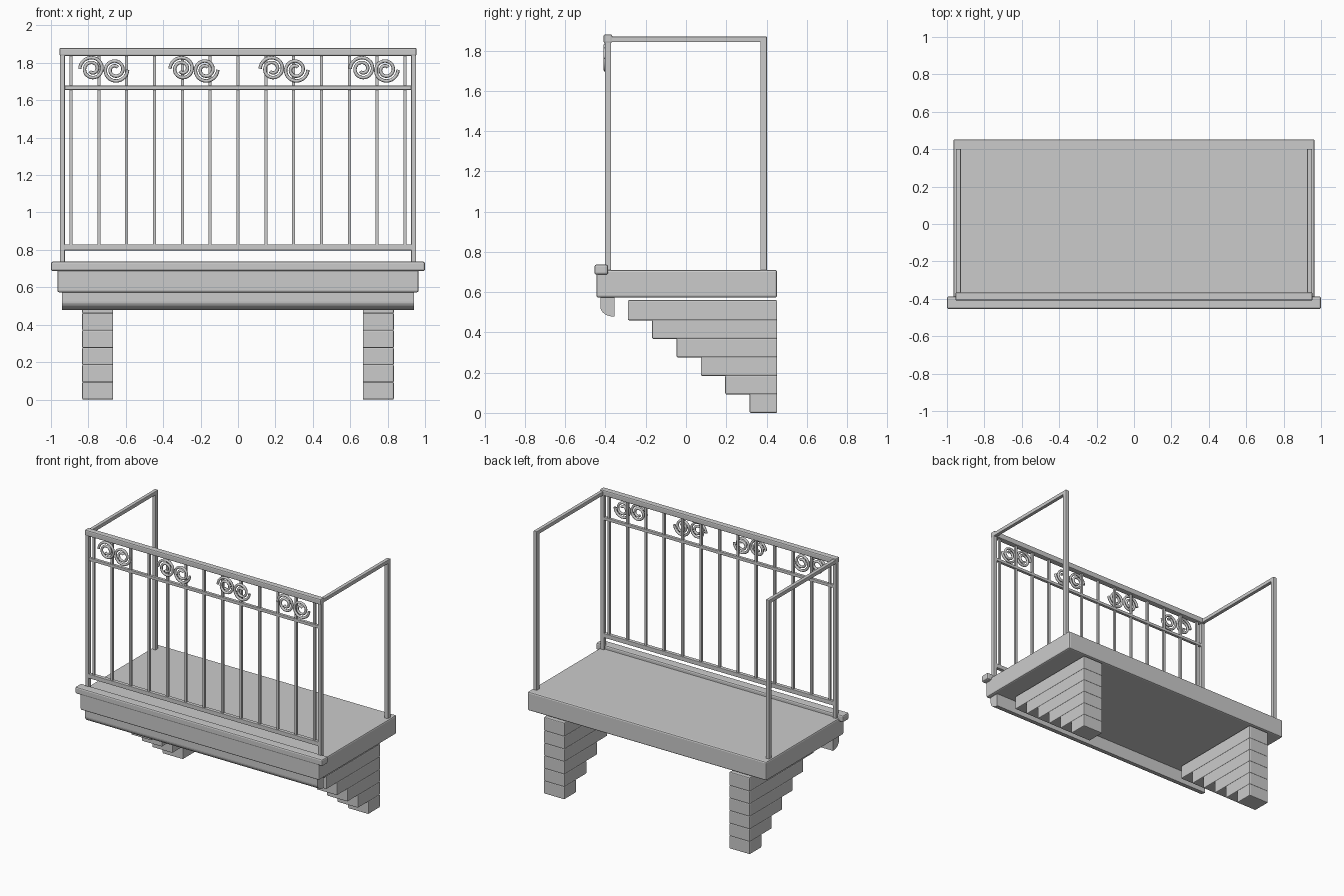
import bpy, bmesh, math

if "Cube" in bpy.data.objects:
    bpy.data.objects.remove(bpy.data.objects["Cube"])

mat = bpy.data.materials.new("light grey stone")
mat.diffuse_color = (0.6, 0.6, 0.6, 1)
mat.use_nodes = True
mat.node_tree.nodes["Principled BSDF"].inputs["Base Color"].default_value = mat.diffuse_color


def finish(name, bm, bevel=0.0):
    bmesh.ops.recalc_face_normals(bm, faces=bm.faces)
    me = bpy.data.meshes.new(name)
    bm.to_mesh(me)
    bm.free()
    me.materials.append(mat)
    ob = bpy.data.objects.new(name, me)
    bpy.context.collection.objects.link(ob)
    if bevel:
        m = ob.modifiers.new("bevel", 'BEVEL')
        m.width = bevel
        m.segments = 2
    return ob


def box(name, x0, x1, y0, y1, z0, z1, bevel=0.0):
    bm = bmesh.new()
    bmesh.ops.create_cube(bm, size=1)
    for v in bm.verts:
        v.co = ((x0 + x1) / 2 + v.co.x * (x1 - x0),
                (y0 + y1) / 2 + v.co.y * (y1 - y0),
                (z0 + z1) / 2 + v.co.z * (z1 - z0))
    return finish(name, bm, bevel)


# floor slab and projecting front edge moulding
box("floor_slab", -0.966, 0.966, -0.445, 0.453, 0.573, 0.71, 0.01)
box("front_edge_moulding", -1, 1, -0.455, -0.387, 0.687, 0.737, 0.01)

# rounded cornice under the front edge
prof = [(-0.355, 0.575), (-0.425, 0.575)]
for i in range(9):
    a = math.pi / 2 * i / 8
    prof.append((-0.355 - 0.07 * math.cos(a), 0.525 - 0.047 * math.sin(a)))
bm = bmesh.new()
face = bm.faces.new([bm.verts.new((-0.94, y, z)) for y, z in prof])
ext = bmesh.ops.extrude_face_region(bm, geom=[face])
for v in ext["geom"]:
    if isinstance(v, bmesh.types.BMVert):
        v.co.x = 0.94
finish("front_cornice", bm)

# stepped corbels: six blocks each, reaching further forward upwards
for side, sx in (("left", -0.75), ("right", 0.75)):
    for i in range(6):
        box(f"{side}_corbel_block_{i + 1}", sx - 0.083, sx + 0.083,
            0.316 - 0.121 * i, 0.453, 0.092 * i, 0.092 * i + (0.1 if i == 5 else 0.095), 0.006)

# posts and side handrails
for side, s in (("left", -1), ("right", 1)):
    a, b = sorted((s * 0.926, s * 0.953))
    box(f"{side}_front_post", a, b, -0.403, -0.373, 0.70, 1.86, 0.003)
    box(f"{side}_back_post", a, b, 0.37, 0.402, 0.70, 1.868, 0.003)
    box(f"{side}_handrail", a, b, -0.39, 0.402, 1.842, 1.87, 0.004)

# front rails
box("front_handrail", -0.955, 0.955, -0.41, -0.366, 1.838, 1.88, 0.008)
box("front_middle_rail", -0.94, 0.94, -0.399, -0.377, 1.656, 1.678, 0.003)
box("front_bottom_rail", -0.94, 0.94, -0.402, -0.374, 0.798, 0.829, 0.003)

# balusters
for i in range(13):
    x = -0.893 + 0.1488 * i
    box(f"baluster_{i + 1}", x - 0.008, x + 0.008, -0.396, -0.38, 0.81, 1.85)


# scrolls: spiral tubes in mirrored pairs
def scroll(name, cx, cz, flip):
    cu = bpy.data.curves.new(name, 'CURVE')
    cu.dimensions = '3D'
    cu.bevel_depth = 0.009
    cu.bevel_resolution = 2
    cu.use_fill_caps = True
    sp = cu.splines.new('POLY')
    n = 56
    sp.points.add(n - 1)
    for k in range(n):
        t = k / (n - 1)
        r = 0.066 - 0.048 * t
        a = -t * 3.75 * math.pi
        sp.points[k].co = (cx + flip * r * math.cos(a), -0.401,
                           cz + flip * r * math.sin(a), 1)
    cu.materials.append(mat)
    ob = bpy.data.objects.new(name, cu)
    bpy.context.collection.objects.link(ob)


for i in range(4):
    c = -0.72 + 0.482 * i
    scroll(f"left_scroll_{i + 1}", c - 0.06, 1.768, -1)
    scroll(f"right_scroll_{i + 1}", c + 0.064, 1.763, 1)
